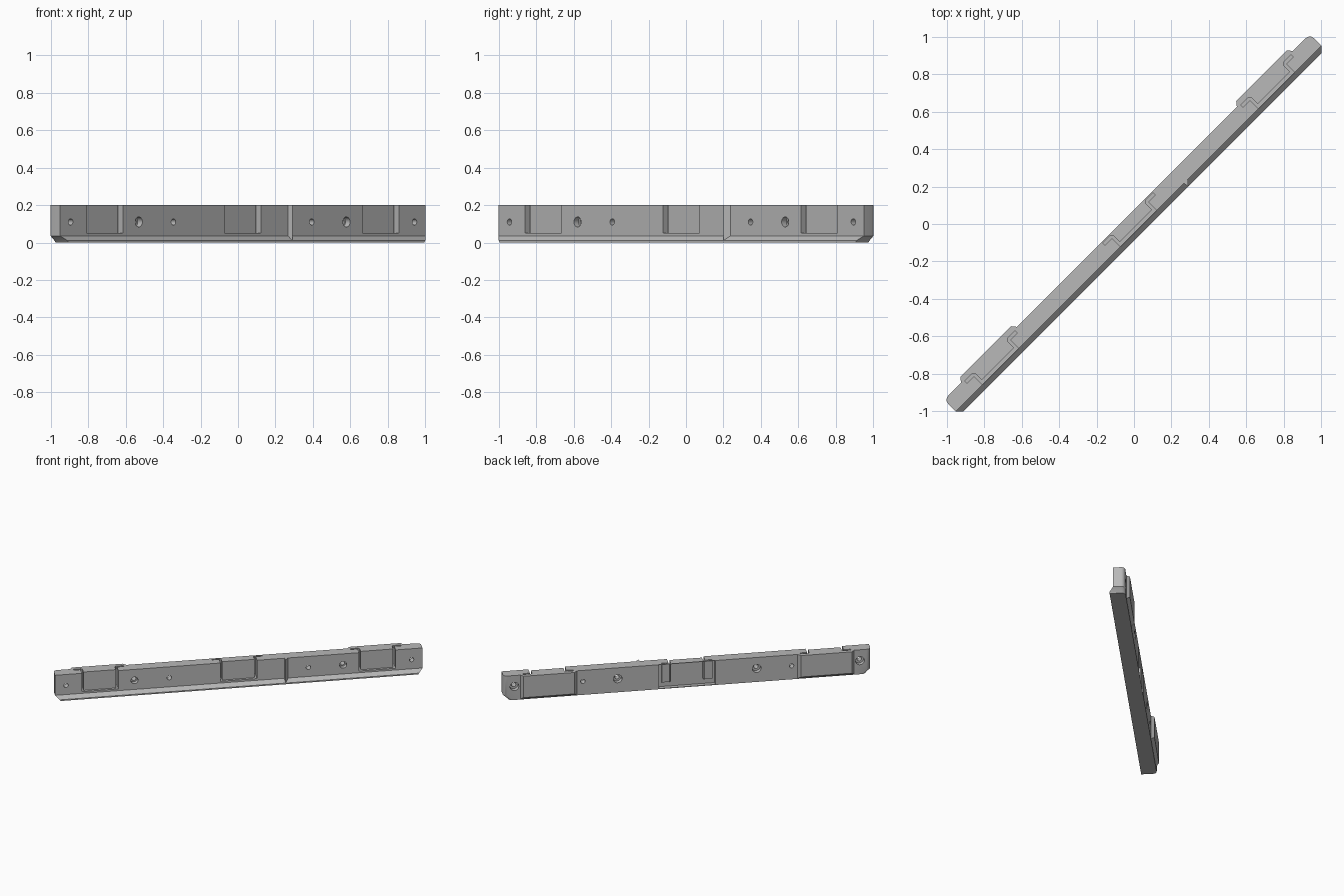
import bpy, bmesh, math
from mathutils import Matrix

if "Cube" in bpy.data.objects:
    bpy.data.objects.remove(bpy.data.objects["Cube"])

HEIGHT = 0.2
FACE, BACK, LIP, BUMP = -0.035, 0.053, -0.064, 0.078
TURN = Matrix.Rotation(math.radians(45), 4, "Z")   # bar lies on the diagonal

grey = bpy.data.materials.new("plain_grey")
grey.use_nodes = True
grey.diffuse_color = (0.48, 0.48, 0.48, 1)
grey.node_tree.nodes["Principled BSDF"].inputs["Base Color"].default_value = (0.48, 0.48, 0.48, 1)


def finish(name, bm):
    bmesh.ops.recalc_face_normals(bm, faces=bm.faces)
    bm.transform(TURN)
    mesh = bpy.data.meshes.new(name)
    bm.to_mesh(mesh)
    bm.free()
    mesh.materials.append(grey)
    obj = bpy.data.objects.new(name, mesh)
    bpy.context.collection.objects.link(obj)
    return obj


def loft(name, rings):
    """Skin a solid through rings of equal point count."""
    bm = bmesh.new()
    loops = [[bm.verts.new(p) for p in ring] for ring in rings]
    n = len(loops[0])
    for a, b in zip(loops, loops[1:]):
        for i in range(n):
            j = (i + 1) % n
            bm.faces.new((a[i], a[j], b[j], b[i]))
    bm.faces.new(loops[0][::-1])
    bm.faces.new(loops[-1])
    return finish(name, bm)


def prism(name, outline, z0, z1):
    return loft(name, [[(u, v, z) for u, v in outline] for z in (z0, z1)])


def bar_ring(half, front, z, radius=0.03, steps=6):
    """Plan outline with rounded back corners."""
    right = [(half, front)]
    for i in range(steps + 1):
        a = math.pi / 2 * i / steps
        right.append((half - radius + radius * math.cos(a),
                      BACK - radius + radius * math.sin(a)))
    left = [(-u, v) for u, v in reversed(right)]
    return [(u, v, z) for u, v in right + left]


def rod(name, u, v0, v1, radius):
    ring = [(math.cos(i * math.pi / 12) * radius, math.sin(i * math.pi / 12) * radius)
            for i in range(24)]
    return loft(name, [[(u + a, v, 0.11 + b) for a, b in ring] for v in (v0, v1)])


def combine(target, tool, operation):
    mod = target.modifiers.new(operation, "BOOLEAN")
    mod.operation = operation
    mod.solver = "EXACT"
    mod.object = tool
    bpy.context.view_layer.objects.active = target
    bpy.ops.object.modifier_apply(modifier=mod.name)
    bpy.data.objects.remove(tool)


# Main bar with sloping front lip and undercut ends
bar = loft("mounting_bar", [
    bar_ring(1.345, LIP, 0),
    bar_ring(1.352, LIP, 0.01),
    bar_ring(1.382, FACE, 0.036),
    bar_ring(1.382, FACE, HEIGHT)])

# Thickened back pads, bevelled at the sides and bottom
PADS = (-1.043, 0, 1.043)


def pad_ring(u, half, v, bottom):
    return [(u - half, v, bottom), (u + half, v, bottom),
            (u + half, v, HEIGHT), (u - half, v, HEIGHT)]


for u in PADS:
    pad = loft("back_pad", [pad_ring(u, 0.212, 0.02, 0.005),
                            pad_ring(u, 0.212, BACK, 0.005),
                            pad_ring(u, 0.192, BUMP, 0.025)])
    combine(bar, pad, "UNION")

# Small triangular marker rib on the front
rib = prism("marker_rib", [(0.342, -0.02), (0.342, FACE), (0.348, LIP + 0.001),
                           (0.371, FACE), (0.371, -0.02)], 0.005, HEIGHT)
combine(bar, rib, "UNION")

# Hooked clip slots, open at the front and the top
half_slot = [(0.1375, -0.1), (0.1375, 0.03), (0.19, 0.03), (0.19, 0.046),
             (0.132, 0.046), (0.122, 0.036), (0.122, -0.015)]
for u in PADS:
    outline = [(u + a, b) for a, b in half_slot]
    outline += [(u - a, b) for a, b in reversed(half_slot)]
    combine(bar, prism("slot_cutter", outline, 0.05, 0.3), "DIFFERENCE")

# Screw holes, counterbored from the front or the back
for side in (-1, 1):
    for u, from_front in ((0.523, False), (0.785, True), (1.3, False)):
        combine(bar, rod("hole_cutter", side * u, -0.2, 0.2, 0.017), "DIFFERENCE")
        if from_front:
            bore = rod("bore_cutter", side * u, -0.2, FACE + 0.035, 0.027)
        else:
            bore = rod("bore_cutter", side * u, BACK - 0.035, 0.2, 0.033)
        combine(bar, bore, "DIFFERENCE")

bpy.ops.object.select_all(action="DESELECT")
bar.select_set(True)
bpy.context.view_layer.objects.active = bar
bpy.ops.object.shade_smooth_by_angle(angle=math.radians(30))
